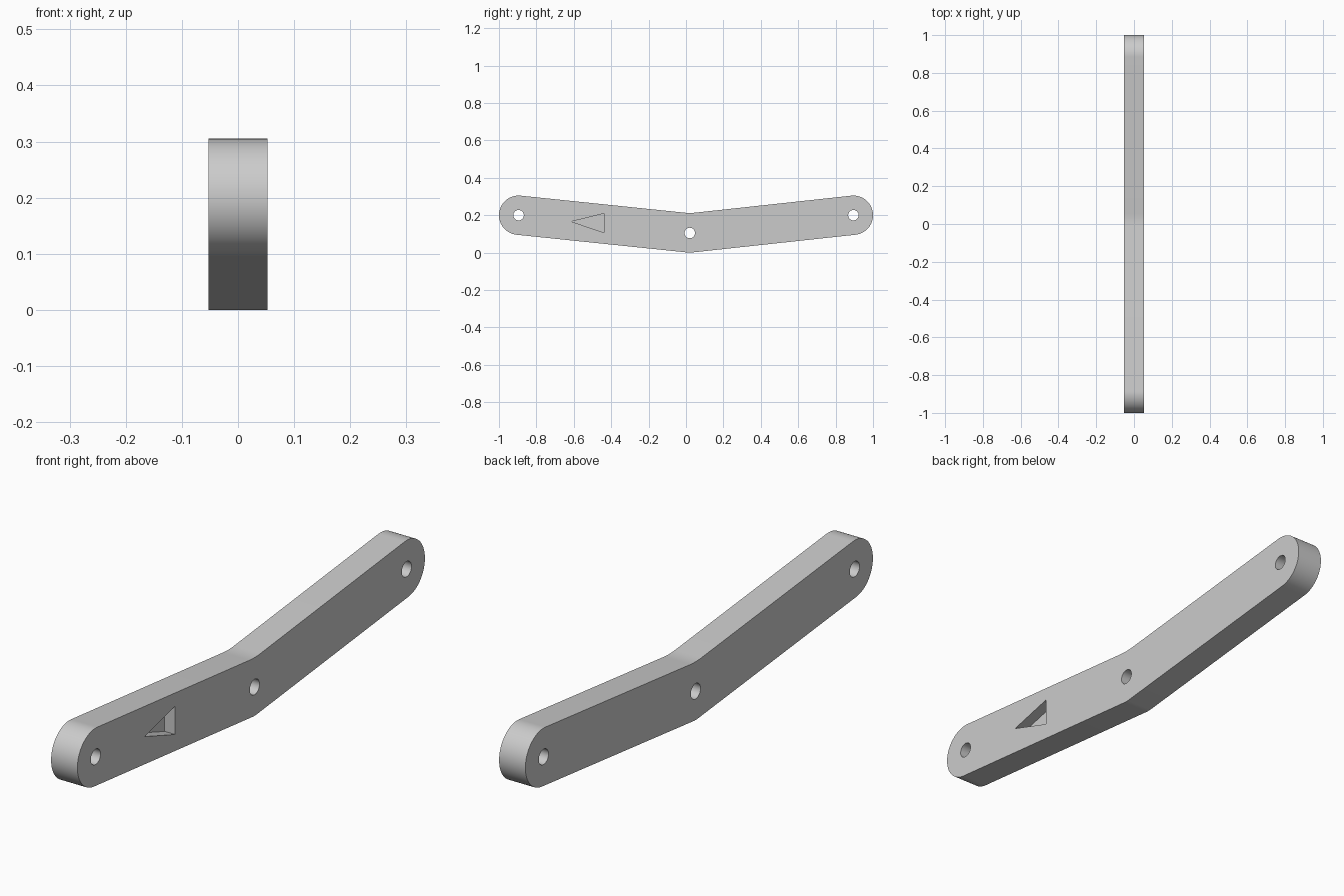
import bpy
import bmesh
from math import sin, cos, atan2, radians, pi
from mathutils import Vector

default = bpy.data.objects.get("Cube")
if default:
    bpy.data.objects.remove(default, do_unlink=True)

HALF = 0.053          # half thickness along x
R = 0.105             # half width of the arms
HOLE = 0.028
FILLET = 0.3
POCKET_DEPTH = 0.042

front, middle, back = Vector((-0.895, 0.2)), Vector((0.02, R)), Vector((0.895, 0.2))
rise_back = atan2(back.y - middle.y, back.x - middle.x)
rise_front = atan2(front.y - middle.y, middle.x - front.x)

grey = bpy.data.materials.new("light grey")
grey.use_nodes = True
grey.diffuse_color = (0.6, 0.6, 0.6, 1)
grey.node_tree.nodes["Principled BSDF"].inputs["Base Color"].default_value = (0.6, 0.6, 0.6, 1)


def arc(centre, radius, start, end, steps):
    angles = [start + (end - start) * i / steps for i in range(steps + 1)]
    return [centre + radius * Vector((cos(a), sin(a))) for a in angles]


def prism(name, outline, x0, x1):
    """Extrude a (y, z) outline along x."""
    bm = bmesh.new()
    face = bm.faces.new([bm.verts.new((x0, p[0], p[1])) for p in outline])
    side = bmesh.ops.extrude_face_region(bm, geom=[face])["geom"]
    moved = [v for v in side if isinstance(v, bmesh.types.BMVert)]
    bmesh.ops.translate(bm, verts=moved, vec=(x1 - x0, 0, 0))
    bmesh.ops.recalc_face_normals(bm, faces=bm.faces)
    mesh = bpy.data.meshes.new(name)
    bm.to_mesh(mesh)
    bm.free()
    mesh.materials.append(grey)
    obj = bpy.data.objects.new(name, mesh)
    bpy.context.collection.objects.link(obj)
    return obj


# Bent bar: rounded ends, rounded lower bend, filleted upper bend
bend = (rise_back + rise_front) / 2
fillet_centre = middle + Vector((0, (R + FILLET) / cos(bend)))
outline = arc(back, R, rise_back - pi / 2, rise_back + pi / 2, 32)
outline += arc(fillet_centre, FILLET, rise_back - pi / 2, -rise_front - pi / 2, 6)
outline += arc(front, R, pi / 2 - rise_front, 1.5 * pi - rise_front, 32)
outline += arc(middle, R, 1.5 * pi - rise_front, 1.5 * pi + rise_back, 6)
bar = prism("bent_bar", outline, -HALF, HALF)

# Pivot holes and the triangular pocket on the left face
cutters = [prism("hole_cutter", arc(c, HOLE, 0, 2 * pi, 32)[:-1], -2 * HALF, 2 * HALF)
           for c in (front, middle, back)]
triangle = [(-0.613, 0.166), (-0.438, 0.107), (-0.438, 0.209)]
cutters.append(prism("pocket_cutter", triangle, HALF - POCKET_DEPTH, 2 * HALF))

bpy.ops.object.select_all(action="DESELECT")
bar.select_set(True)
bpy.context.view_layer.objects.active = bar
for cutter in cutters:
    cutter.hide_render = True
    mod = bar.modifiers.new("cut", "BOOLEAN")
    mod.operation = "DIFFERENCE"
    mod.solver = "EXACT"
    mod.object = cutter
    bpy.ops.object.modifier_apply(modifier=mod.name)
for cutter in cutters:
    bpy.data.objects.remove(cutter, do_unlink=True)

bpy.ops.object.shade_smooth_by_angle(angle=radians(30))
